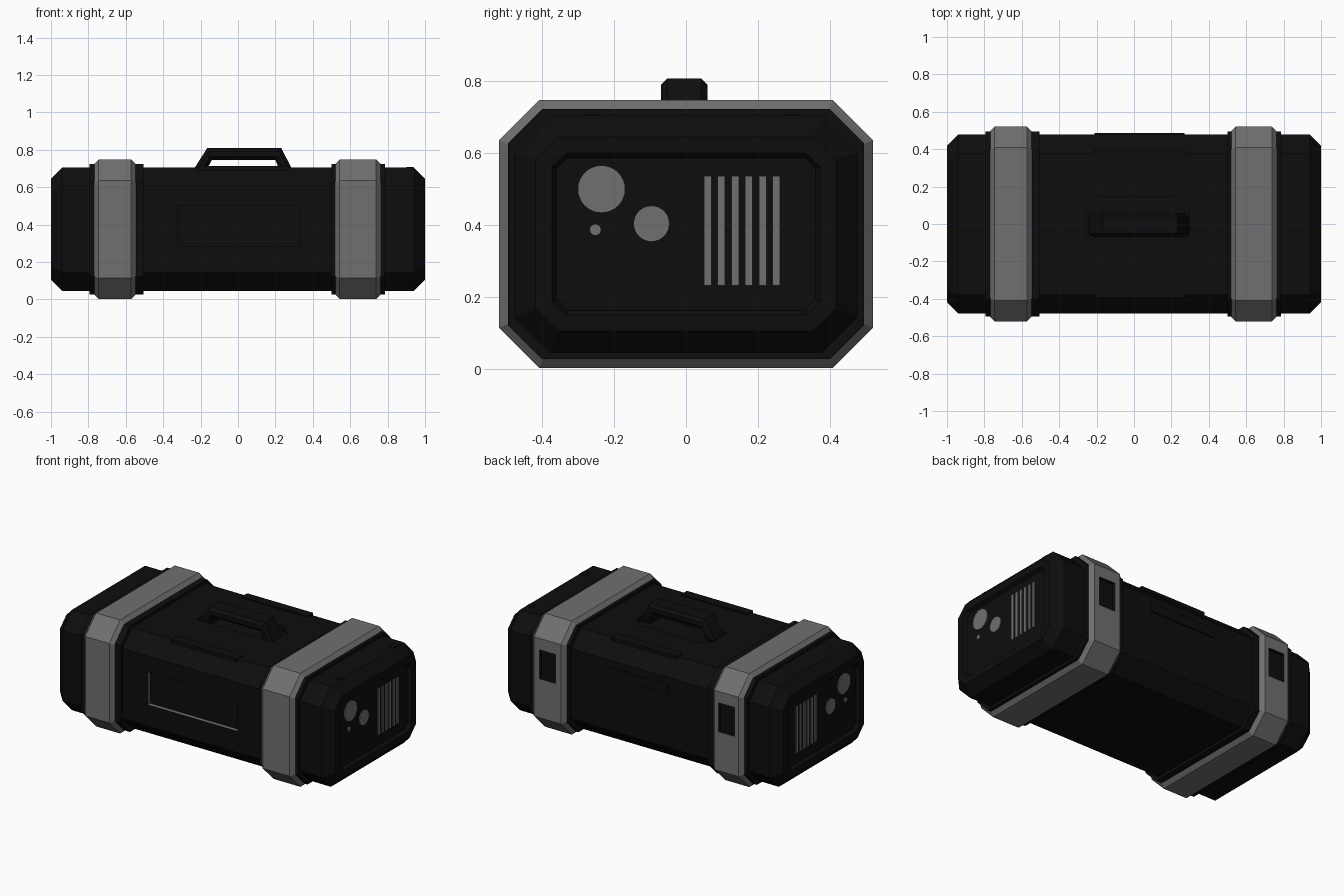
import bpy, bmesh, math
from mathutils import Matrix, Vector

if "Cube" in bpy.data.objects:
    bpy.data.objects.remove(bpy.data.objects["Cube"])


def material(name, v):
    m = bpy.data.materials.new(name)
    m.diffuse_color = (v, v, v, 1)
    m.use_nodes = True
    m.node_tree.nodes["Principled BSDF"].inputs["Base Color"].default_value = m.diffuse_color
    return m


BLACK = material("black casing", 0.004)
GREY = material("grey armour", 0.16)
ZC = 0.375  # height of the long axis


def finish(name, bm, mats):
    bmesh.ops.recalc_face_normals(bm, faces=bm.faces)
    me = bpy.data.meshes.new(name)
    bm.to_mesh(me)
    bm.free()
    for m in mats:
        me.materials.append(m)
    ob = bpy.data.objects.new(name, me)
    bpy.context.collection.objects.link(ob)
    return ob


def octagon(hy, hz, c):
    q = [(hy, hz - c), (hy - c, hz)]
    return q + [(-y, z) for y, z in q[::-1]] + [(-y, -z) for y, z in q] + [(y, -z) for y, z in q[::-1]]


def loft(name, hy, hz, c, rings, mats):
    """Chamfered box along x; rings are (x, inset)."""
    bm = bmesh.new()
    loops = []
    for x, i in rings:
        pts = octagon(hy - i, hz - i, c - i * 0.586)
        loops.append([bm.verts.new((x, y, z + ZC)) for y, z in pts])
    for a, b in zip(loops, loops[1:]):
        for k in range(8):
            bm.faces.new((a[k], a[(k + 1) % 8], b[(k + 1) % 8], b[k]))
    bm.faces.new(loops[0])
    bm.faces.new(loops[-1])
    return finish(name, bm, mats)


def box(name, x, y, z, mats):
    """Box from (min, max) pairs."""
    bm = bmesh.new()
    bmesh.ops.create_cube(bm, size=1)
    for v in bm.verts:
        v.co = Vector([r[0] if c < 0 else r[1] for r, c in zip((x, y, z), v.co)])
    return finish(name, bm, mats)


def cut(target, cutter):
    cutter.hide_render = True
    cutter.display_type = 'WIRE'
    m = target.modifiers.new("cut", 'BOOLEAN')
    m.object = cutter
    m.solver = 'EXACT'
    m.material_mode = 'TRANSFER'


def prism(name, pts, axis, lo, hi, mats):
    """Extrude a 2D outline along y (points x,z) or z (points x,y)."""
    bm = bmesh.new()
    mk = (lambda p, t: (p[0], t, p[1])) if axis == 'y' else (lambda p, t: (p[0], p[1], t))
    f = bm.faces.new([bm.verts.new(mk(p, lo)) for p in pts])
    r = bmesh.ops.extrude_face_region(bm, geom=[f])
    d = Vector((0, hi - lo, 0)) if axis == 'y' else Vector((0, 0, hi - lo))
    bmesh.ops.translate(bm, vec=d, verts=[g for g in r['geom'] if isinstance(g, bmesh.types.BMVert)])
    return finish(name, bm, mats)


# Casing with chamfered ends and sunken end panels
half = [(0.94, 0), (1, 0.06), (1, 0.105), (0.98, 0.118)]
body = loft("casing", 0.478, 0.33, 0.1, [(-x, i) for x, i in half[::-1]] + half, [BLACK, GREY])

# Front display recess: grey walls, black floor
front = box("front_recess_cutter", (-0.325, 0.335), (-0.6, -0.455), (0.28, 0.505), [BLACK, GREY])
for v in front.data.vertices:
    if v.co.y > -0.5:
        v.co.x += -0.006 * math.copysign(1, v.co.x)
        v.co.z += 0.006 if v.co.z < 0.4 else -0.006
for p in front.data.polygons:
    p.material_index = 0 if p.normal.y > 0.9 else 1
cut(body, front)

# Hand recess below the handle
hollow = [(-0.255, -0.065), (0.295, -0.065), (0.295, 0.09), (0.24, 0.145), (-0.2, 0.145), (-0.255, 0.09)]
cut(body, prism("handle_recess_cutter", hollow, 'z', 0.675, 0.9, [BLACK]))

# Carry handle
arch = [(-0.25, 0.675), (-0.165, 0.808), (0.232, 0.808), (0.3, 0.675),
        (0.228, 0.675), (0.2, 0.745), (-0.14, 0.745), (-0.178, 0.675)]
handle = prism("carry_handle", arch, 'y', -0.07, 0.06, [BLACK])
bev = handle.modifiers.new("bevel", 'BEVEL')
bev.width = 0.018
bev.segments = 1
bev.limit_method = 'ANGLE'
bev.angle_limit = math.radians(80)

# Armour bands on flanges, with a latch window at the back of each
for side, x0, x1, f0, f1 in (("left", -0.773, -0.543, -0.795, -0.505),
                             ("right", 0.516, 0.767, 0.5, 0.785)):
    loft(side + "_flange", 0.495, 0.348, 0.095, [(f0, 0), (f1, 0)], [BLACK])
    band = loft(side + "_band", 0.52, 0.3725, 0.112,
                [(x0, 0.028), (x0 + 0.028, 0), (x1 - 0.028, 0), (x1, 0.028)], [GREY, BLACK])
    xc = (x0 + x1) / 2
    cut(band, box(side + "_window_cutter", (xc - 0.058, xc + 0.058), (0.498, 0.6), (0.37, 0.56), [BLACK]))

# Low ribs on the top edges and the back
for name, y in (("front_top_rib", -0.365), ("back_top_rib", 0.365)):
    box(name, (-0.21, 0.27), (y - 0.03, y + 0.03), (0.69, 0.713), [BLACK])
box("back_rib", (-0.21, 0.27), (0.46, 0.487), (0.5, 0.56), [BLACK])

# Small studs on the right end's upper edge
for y in (-0.26, 0.295):
    box("edge_stud", (0.9, 0.938), (y - 0.02, y + 0.02), (0.69, 0.709), [BLACK])

# End panels: round ports and vent slats, the same on both ends
for end, s in (("left", -1), ("right", 1)):
    xr = tuple(sorted((s * 0.978, s * 0.986)))
    for k, (y, z, r) in enumerate([(-0.235, 0.5, 0.066), (-0.096, 0.404, 0.05), (-0.252, 0.387, 0.016)]):
        bm = bmesh.new()
        bmesh.ops.create_cone(bm, cap_ends=True, segments=32, radius1=r, radius2=r, depth=0.008,
                              matrix=Matrix.Translation((s * 0.982, y, z)) @ Matrix.Rotation(math.pi / 2, 4, 'Y'))
        finish(f"{end}_port_{k + 1}", bm, [GREY])
    for k in range(6):
        y = 0.06 + 0.0383 * k
        box(f"{end}_vent_slat_{k + 1}", xr, (y - 0.0105, y + 0.0105), (0.232, 0.537), [GREY])
